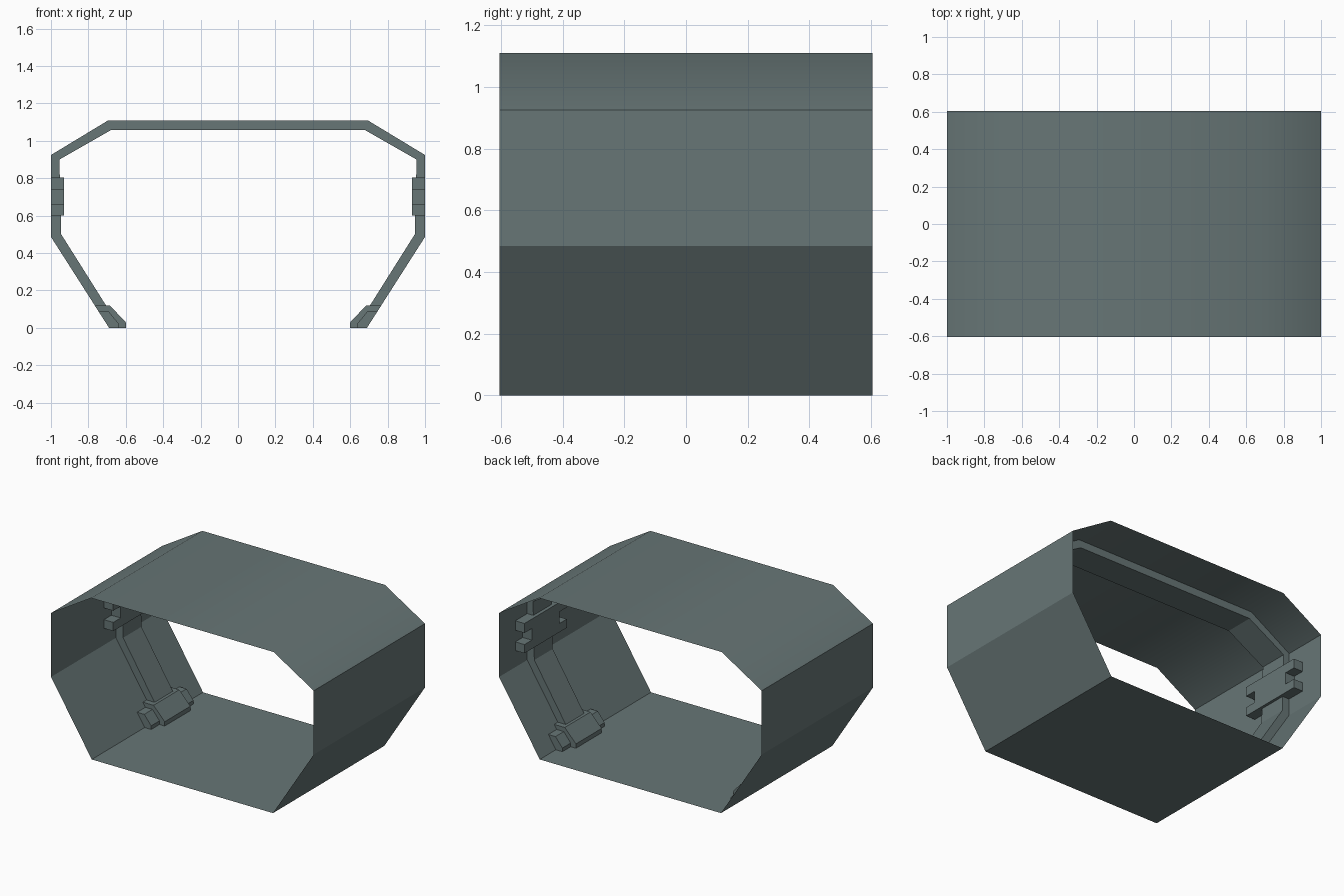
import bpy, bmesh
from mathutils import Vector

if "Cube" in bpy.data.objects:
    bpy.data.objects.remove(bpy.data.objects["Cube"])

mat = bpy.data.materials.new("slate grey")
mat.diffuse_color = (0.135, 0.18, 0.18, 1)
mat.use_nodes = True
mat.node_tree.nodes["Principled BSDF"].inputs["Base Color"].default_value = mat.diffuse_color

HALF = 0.605      # half the corridor length
RIB_Y = 0.20      # centre of the rib and its clamps


def finish(name, bm, recalc=True):
    if recalc:
        bmesh.ops.recalc_face_normals(bm, faces=bm.faces)
    me = bpy.data.meshes.new(name)
    bm.to_mesh(me)
    bm.free()
    me.materials.append(mat)
    ob = bpy.data.objects.new(name, me)
    bpy.context.collection.objects.link(ob)
    return ob


def prism(name, pts, direction):
    """Closed prism: 3D outline pushed along a direction."""
    bm = bmesh.new()
    face = bm.faces.new([bm.verts.new(p) for p in pts])
    ext = bmesh.ops.extrude_face_region(bm, geom=[face], use_keep_orig=True)
    moved = [v for v in ext["geom"] if isinstance(v, bmesh.types.BMVert)]
    bmesh.ops.translate(bm, verts=moved, vec=direction)
    return finish(name, bm)


def slab(name, profile, y0, y1):
    return prism(name, [(x, y0, z) for x, z in profile], Vector((0, y1 - y0, 0)))


def flip(profile, s):
    return [(s * x, z) for x, z in profile]


# Corridor shell: thin octagonal tube, open at both ends
half = [(0.69, 0), (1, 0.485), (1, 0.925), (0.695, 1.11)]
ring = half + [(-x, z) for x, z in reversed(half)]
bm = bmesh.new()
front = [bm.verts.new((x, -HALF, z)) for x, z in ring]
back = [bm.verts.new((x, HALF, z)) for x, z in ring]
n = len(ring)
for i in range(n):
    j = (i + 1) % n
    f = bm.faces.new((front[i], front[j], back[j], back[i]))
    f.smooth = True
for e in bm.edges:   # only the ceiling bends are soft
    e.smooth = all(v.co.z > 1.1 for v in e.verts)
bm.normal_update()
if any(f.normal.z < 0 and f.calc_center_median().z > 1 for f in bm.faces):
    bmesh.ops.reverse_faces(bm, faces=bm.faces)
finish("corridor_shell", bm, recalc=False)

# Rib: band running up both walls and over the ceiling
inner = [(0.63, 0.0), (0.945, 0.50), (0.955, 0.90), (0.68, 1.057)]
outer = [(x - 0.001, z) for x, z in half]
outer[-1] = (0.695, 1.109)
path_out = outer + [(-x, z) for x, z in reversed(outer)]
path_in = inner + [(-x, z) for x, z in reversed(inner)]
slab("ceiling_rib", path_out + path_in[::-1], RIB_Y - 0.10, RIB_Y + 0.10)

for s, side in ((1, "right"), (-1, "left")):
    # Wall clamp: H-shaped plate with notched sides, gripping the rib
    w, m = 0.23, 0.15
    yz = [(-w, 0.60), (w, 0.60), (w, 0.66), (m, 0.66), (m, 0.74), (w, 0.74),
          (w, 0.805), (-w, 0.805), (-w, 0.74), (-m, 0.74), (-m, 0.66), (-w, 0.66)]
    prism(side + "_wall_clamp", [(s * 0.999, RIB_Y + y, z) for y, z in yz],
          Vector((-s * 0.07, 0, 0)))

    # Foot clamp: wide low ears with a thicker block in the middle
    ears = [(0.689, 0), (0.747, 0.09), (0.693, 0.09), (0.64, 0.025), (0.64, 0)]
    slab(side + "_foot_ears", flip(ears, s), RIB_Y - 0.23, RIB_Y + 0.23)
    block = [(0.689, 0), (0.766, 0.12), (0.685, 0.12), (0.60, 0.03), (0.60, 0)]
    slab(side + "_foot_block", flip(block, s), RIB_Y - 0.14, RIB_Y + 0.14)
